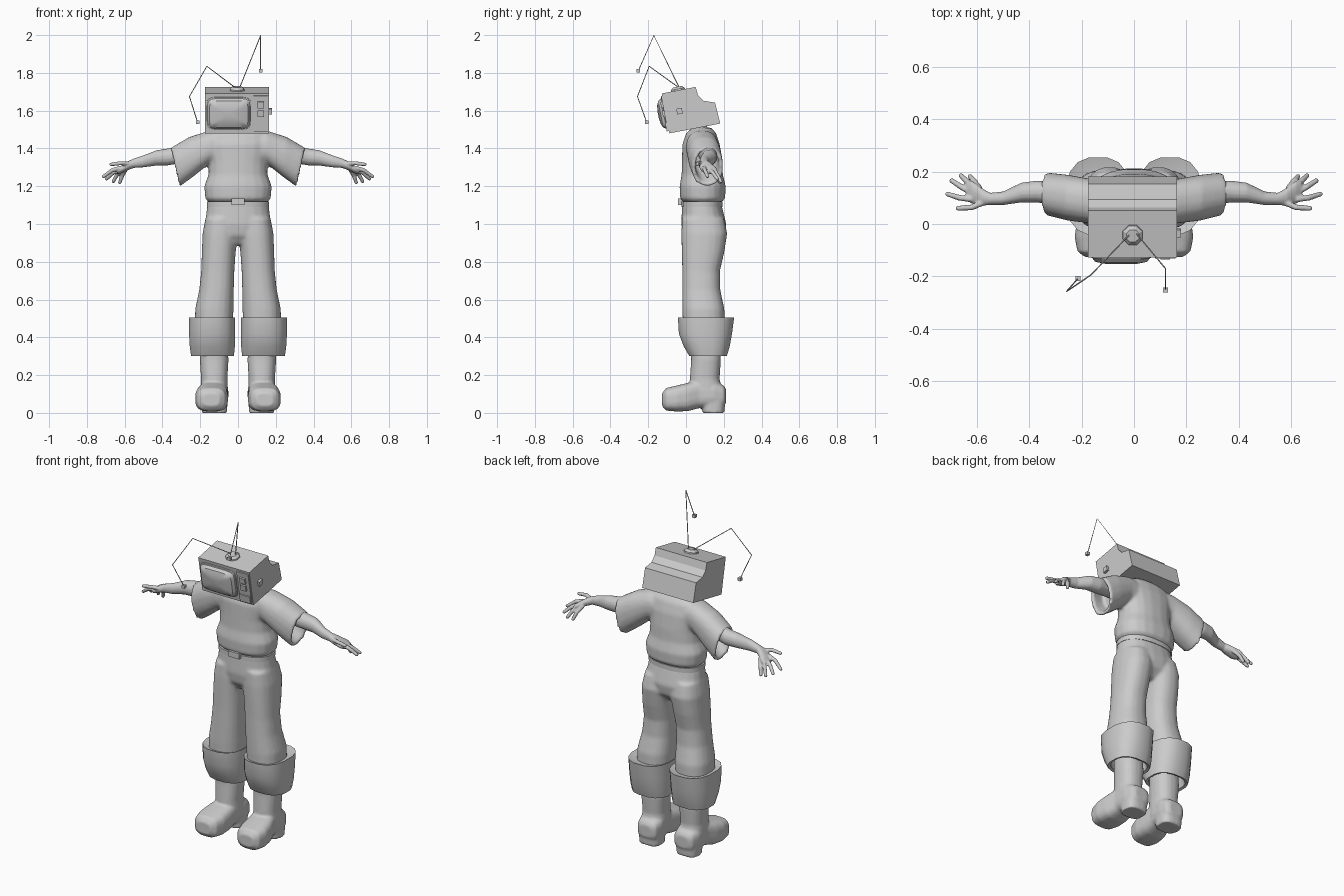
import bpy, bmesh, math
from mathutils import Matrix, Vector

cube = bpy.data.objects.get("Cube")
if cube:
    bpy.data.objects.remove(cube)

grey = bpy.data.materials.new("plain_grey")
grey.use_nodes = True
grey.diffuse_color = (0.6, 0.6, 0.6, 1)
grey.node_tree.nodes["Principled BSDF"].inputs["Base Color"].default_value = (0.6, 0.6, 0.6, 1)


def add(name, bm):
    bmesh.ops.recalc_face_normals(bm, faces=bm.faces)
    me = bpy.data.meshes.new(name)
    bm.to_mesh(me)
    bm.free()
    me.materials.append(grey)
    ob = bpy.data.objects.new(name, me)
    bpy.context.collection.objects.link(ob)
    return ob


def select(objs):
    bpy.ops.object.select_all(action='DESELECT')
    for o in objs:
        o.select_set(True)
    bpy.context.view_layer.objects.active = objs[0]


def smooth(ob, angle=40):
    select([ob])
    bpy.ops.object.shade_smooth_by_angle(angle=math.radians(angle))
    return ob


def loft(name, axis, rows, side=1, sides=20, power=0.85):
    """Skin rings of (position, centre1, centre2, radius1, radius2, lean) along an axis."""
    bm = bmesh.new()
    order = {"x": (0, 1, 2), "y": (1, 0, 2), "z": (2, 0, 1)}[axis]
    rings = []
    for row in rows:
        t, c1, c2, r1, r2, lean = (*row, 0)[:6]
        ring = []
        for i in range(sides):
            a = math.tau * (i + 0.5) / sides
            c, s = (math.copysign(abs(f(a)) ** power, f(a)) for f in (math.cos, math.sin))
            co = [0, 0, 0]
            for k, v in zip(order, (t + lean * s, c1 + r1 * c, c2 + r2 * s)):
                co[k] = v
            co[0] *= side
            ring.append(bm.verts.new(co))
        rings.append(ring)
    for a, b in zip(rings, rings[1:]):
        for i in range(sides):
            j = (i + 1) % sides
            bm.faces.new((a[i], a[j], b[j], b[i]))
    bm.faces.new(rings[0])
    bm.faces.new(rings[-1])
    return add(name, bm)


def tube(name, points, radius, taper=None):
    cu = bpy.data.curves.new(name, 'CURVE')
    cu.dimensions = '3D'
    cu.bevel_depth = radius
    cu.bevel_resolution = 1
    cu.use_fill_caps = True
    sp = cu.splines.new('POLY')
    sp.points.add(len(points) - 1)
    for i, p in enumerate(points):
        sp.points[i].co = (*p, 1)
        sp.points[i].radius = taper[i] if taper else 1
    cu.materials.append(grey)
    ob = bpy.data.objects.new(name, cu)
    bpy.context.collection.objects.link(ob)
    select([ob])
    bpy.ops.object.convert(target='MESH')
    return bpy.context.object


def box(name, centre, size, matrix=Matrix()):
    bm = bmesh.new()
    bmesh.ops.create_cube(bm, size=1)
    for v in bm.verts:
        v.co = Vector(a * b for a, b in zip(v.co, size)) + Vector(centre)
    bm.transform(matrix)
    return add(name, bm)


def fuse(name, objs, voxel, rounds):
    """Blend overlapping pieces into one soft surface."""
    select(objs)
    bpy.ops.object.join()
    ob = bpy.context.object
    ob.name = name
    m = ob.modifiers.new("blend", 'REMESH')
    m.mode, m.voxel_size, m.use_smooth_shade = 'VOXEL', voxel, True
    s = ob.modifiers.new("soften", 'SMOOTH')
    s.factor, s.iterations = 0.5, rounds
    return ob


# Shirt: torso with pouched hem, plus hollow flared sleeves
shirt = [loft("torso", "z", [
    (1.115, 0, .088, .155, .1), (1.135, 0, .088, .174, .12), (1.2, 0, .088, .18, .123),
    (1.26, 0, .086, .157, .11), (1.33, 0, .085, .155, .107), (1.42, 0, .08, .175, .1),
    (1.48, 0, .08, .165, .08), (1.51, 0, .085, .1, .05)])]
for s in (1, -1):
    shirt.append(loft("sleeve", "x", [
        (.03, .085, 1.41, .075, .075), (.15, .085, 1.408, .085, .088),
        (.25, .1, 1.354, .088, .106, .01), (.333, .115, 1.3, .082, .104, .022),
        (.332, .115, 1.3, .062, .084, .02), (.25, .1, 1.354, .06, .08, .01)], s))
fuse("shirt", shirt, .009, 5)

# Trousers: hips and two legs
trousers = [loft("hips", "z", [
    (1.11, 0, .083, .162, .104), (1.0, 0, .094, .176, .12),
    (.94, 0, .094, .16, .11), (.89, 0, .09, .07, .07)])]
for s in (1, -1):
    trousers.append(loft("leg", "z", [
        (1.03, .088, .09, .085, .112), (.95, .094, .097, .094, .122), (.85, .102, .09, .09, .113),
        (.75, .107, .08, .088, .1), (.65, .114, .081, .092, .101),
        (.55, .125, .092, .102, .112), (.42, .13, .095, .1, .11)], s))
fuse("trousers", trousers, .009, 6)

# Belt and buckle
smooth(loft("belt", "z", [(1.09, 0, .085, .166, .11), (1.118, 0, .085, .166, .11)]))
box("buckle", (0, -.03, 1.118), (.07, .025, .034))

for s, word in ((1, "left"), (-1, "right")):
    # Turned-up cuff, hollow underneath
    smooth(loft(word + "_cuff", "z", [
        (.49, .13, .1, .09, .1), (.505, .137, .106, .124, .151), (.42, .137, .103, .124, .143),
        (.35, .136, .11, .121, .123), (.3, .135, .117, .115, .1),
        (.305, .135, .117, .1, .085), (.4, .13, .1, .09, .09)], s, 16, .8))

    # Boot: shaft, foot and heel
    boot = [
        loft("shaft", "z", [
            (.4, .128, .1, .07, .075), (.28, .126, .106, .076, .079), (.18, .126, .099, .07, .079),
            (.08, .125, .11, .075, .09)], s),
        loft("foot", "y", [
            (-.126, .142, .07, .045, .035), (-.105, .142, .072, .074, .06), (-.05, .14, .076, .087, .069),
            (.01, .136, .084, .083, .075), (.07, .128, .1, .072, .075), (.15, .124, .1, .074, .07),
            (.2, .122, .09, .062, .055), (.212, .122, .09, .04, .035)], s, 20, .65),
        loft("heel", "z", [(0, .124, .145, .066, .058), (.08, .124, .145, .07, .064)], s, 20, .7)]
    fuse(word + "_boot", boot, .007, 4)

    # Arm, palm and fingers
    arm = [loft("arm", "x", [
        (.2, .1, 1.385, .045, .045), (.3, .115, 1.37, .045, .048), (.37, .124, 1.355, .042, .045),
        (.43, .12, 1.35, .038, .041), (.5, .098, 1.332, .026, .032), (.55, .096, 1.322, .023, .025),
        (.585, .104, 1.308, .036, .024), (.62, .122, 1.288, .045, .02), (.64, .13, 1.277, .036, .014)],
        s, 16, .95)]
    for base, mid, tip in (
            ((.57, .085, 1.318), (.62, .063, 1.322), (.675, .06, 1.315)),
            ((.62, .095, 1.298), (.665, .1, 1.285), (.714, .115, 1.25)),
            ((.62, .12, 1.288), (.66, .142, 1.272), (.698, .167, 1.237)),
            ((.61, .14, 1.288), (.64, .165, 1.262), (.662, .186, 1.222)),
            ((.59, .135, 1.296), (.612, .165, 1.258), (.627, .183, 1.216))):
        end = tuple(b + (b - a) * .1 for a, b in zip(mid, tip))
        path = [(s * x, y, z) for x, y, z in (base, mid, tip, end)]
        arm.append(tube("finger", path, .012, (1.1, 1, .85, .4)))
    fuse(word + "_arm", arm, .0045, 3)

# Television head, tilted forward about its lower front edge
tilt = Matrix.Translation((-.005, -.088, 1.48)) @ Matrix.Rotation(.19, 4, 'X')
bm = bmesh.new()
outline = [(0, 0), (0, .215), (.183, .215), (.187, .17), (.21, .135), (.268, .114), (.274, 0)]
face = bm.faces.new([bm.verts.new((-.17, y, z)) for y, z in outline])
side = bmesh.ops.extrude_face_region(bm, geom=[face])
bmesh.ops.translate(bm, vec=(.34, 0, 0), verts=[g for g in side["geom"] if isinstance(g, bmesh.types.BMVert)])
bm.transform(tilt)
add("television_case", bm)

screen = loft("screen", "y", [
    (.01, -.044, .108, .119, .088), (-.008, -.044, .108, .119, .088), (-.01, -.044, .108, .113, .082),
    (-.026, -.044, .108, .102, .072), (-.036, -.044, .108, .07, .048), (-.04, -.044, .108, .025, .018)],
    1, 32, .35)
screen.data.transform(tilt)
smooth(screen, 35)

box("control_panel", (.125, -.002, .108), (.078, .008, .19), tilt)
for z in (.155, .108):
    box("front_button", (.125, -.008, z), (.036, .016, .034), tilt)
box("speaker_plate", (.125, -.008, .035), (.07, .008, .045), tilt)
box("side_knob", (.176, .075, .105), (.016, .03, .03), tilt)

# Neck inside the collar
smooth(loft("neck", "z", [(1.46, 0, .08, .055, .05), (1.54, 0, .06, .05, .045)]))

# Aerial: base, bent rods and small end blocks
base = loft("aerial_base", "z", [
    (.212, 0, .088, .042, .042), (.222, 0, .088, .04, .04), (.234, 0, .088, .026, .026)], 1, 8, 1)
base.data.transform(tilt)
rods = {
    "left": [(.008, -.035, 1.72), (.12, -.17, 1.998), (.12, -.252, 1.812)],
    "right": [(-.012, -.035, 1.72), (-.165, -.195, 1.835), (-.257, -.257, 1.675), (-.214, -.208, 1.538)]}
for word, path in rods.items():
    tube(word + "_aerial", path, .0025)
    box(word + "_aerial_tip", path[-1], (.018, .018, .018))
